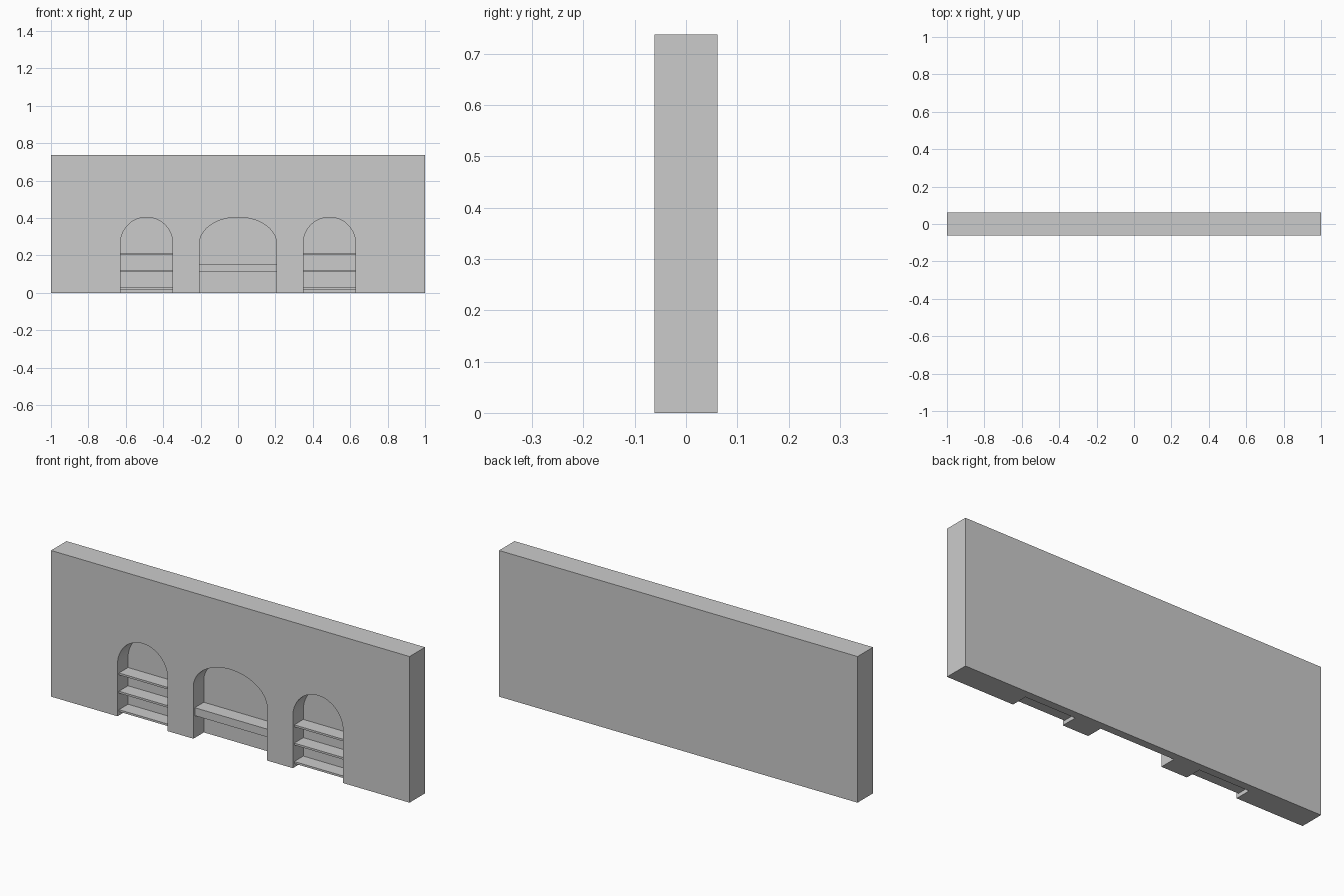
import bpy, bmesh, math

if "Cube" in bpy.data.objects:
    bpy.data.objects.remove(bpy.data.objects["Cube"])

W, H, Y = 1.0, 0.737, 0.0615      # half width, height, half depth
NICHE_BACK = 0.022                # y of the niche back faces
SHELF_FRONT = -0.05
SPRING, TOP = 0.263, 0.404        # arch start and crown


def box(name, x0, x1, y0, y1, z0, z1):
    bm = bmesh.new()
    bmesh.ops.create_cube(bm, size=1)
    for v in bm.verts:
        v.co.x = x1 if v.co.x > 0 else x0
        v.co.y = y1 if v.co.y > 0 else y0
        v.co.z = z1 if v.co.z > 0 else z0
    return finish(name, bm)


def finish(name, bm):
    bmesh.ops.recalc_face_normals(bm, faces=bm.faces)
    mesh = bpy.data.meshes.new(name)
    bm.to_mesh(mesh)
    bm.free()
    obj = bpy.data.objects.new(name, mesh)
    bpy.context.collection.objects.link(obj)
    return obj


def arch_cutter(name, cx, half, segments=40):
    pts = [(cx - half, -0.1), (cx + half, -0.1)]
    for i in range(segments + 1):
        a = math.pi * i / segments
        pts.append((cx + half * math.cos(a), SPRING + (TOP - SPRING) * math.sin(a)))
    bm = bmesh.new()
    face = bm.faces.new([bm.verts.new((x, -0.2, z)) for x, z in pts])
    ext = bmesh.ops.extrude_face_region(bm, geom=[face])
    for g in ext["geom"]:
        if isinstance(g, bmesh.types.BMVert):
            g.co.y = NICHE_BACK
    obj = finish(name, bm)
    obj.hide_render = True
    return obj


# Wall with three arched niches cut into the front
wall = box("wall", -W, W, -Y, Y, 0, H)
bpy.context.view_layer.objects.active = wall
wall.select_set(True)
niches = [("left", -0.489, 0.14), ("centre", 0, 0.206), ("right", 0.489, 0.14)]
for side, cx, half in niches:
    cutter = arch_cutter(side + "_niche_cutter", cx, half)
    mod = wall.modifiers.new("niche", 'BOOLEAN')
    mod.operation = 'DIFFERENCE'
    mod.solver = 'EXACT'
    mod.object = cutter
    bpy.ops.object.modifier_apply(modifier=mod.name)
    bpy.data.objects.remove(cutter)
bpy.ops.object.shade_smooth_by_angle(angle=math.radians(30))

# Shelves: three thin boards per side niche, one thick board in the centre
for side, cx, half in niches:
    boards = [(0.112, 0.152)] if side == "centre" else [
        (0.019, 0.029), (0.112, 0.122), (0.204, 0.214)]
    for i, (z0, z1) in enumerate(boards):
        box(f"{side}_shelf_{i + 1}", cx - half - 0.001, cx + half + 0.001,
            SHELF_FRONT, NICHE_BACK + 0.001, z0, z1)
